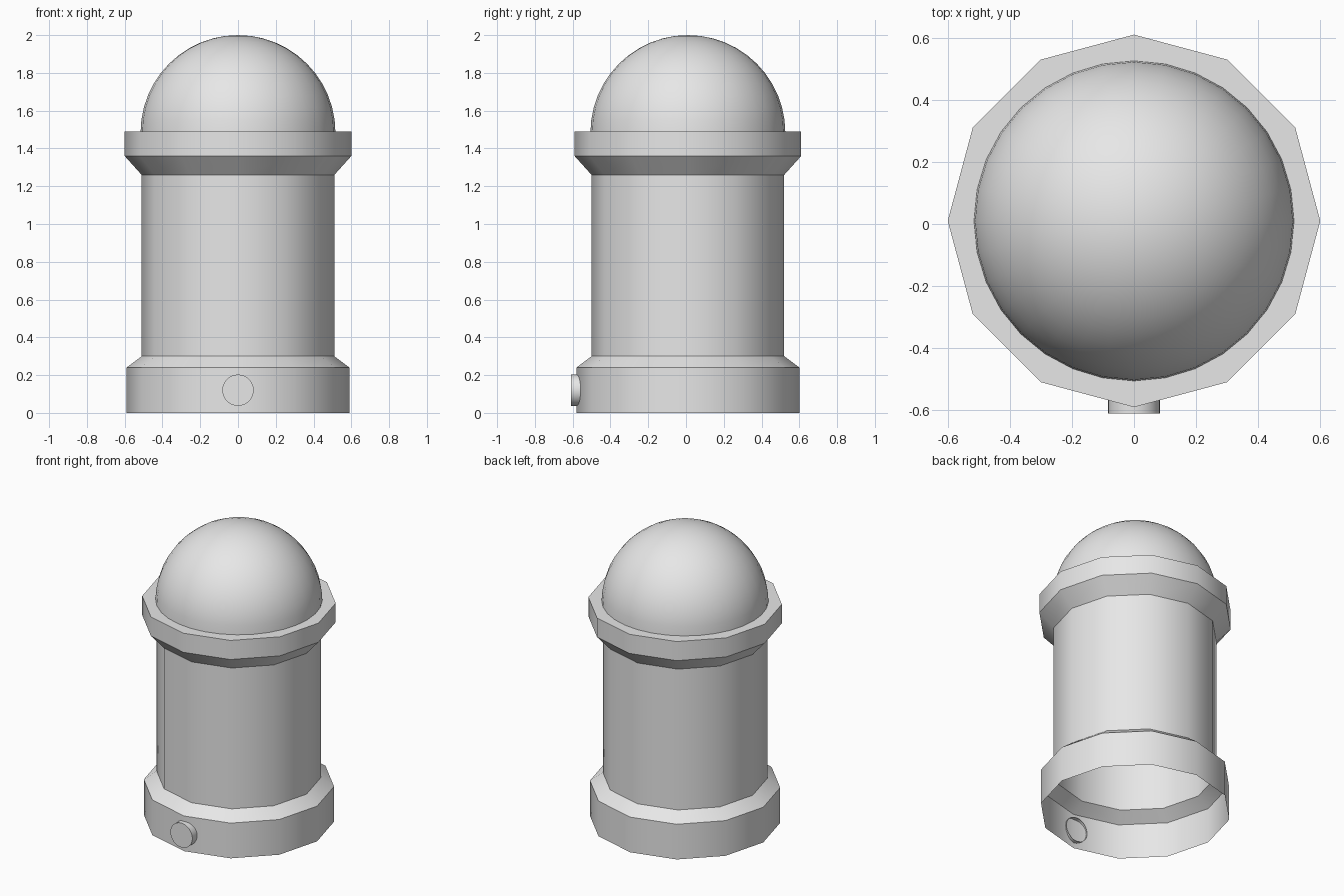
import bpy, bmesh, math

if "Cube" in bpy.data.objects:
    bpy.data.objects.remove(bpy.data.objects["Cube"])

grey = bpy.data.materials.new("light grey")
grey.diffuse_color = (0.8, 0.8, 0.8, 1)
grey.use_nodes = True
grey.node_tree.nodes["Principled BSDF"].inputs["Base Color"].default_value = grey.diffuse_color
CY = 0.01  # body axis sits slightly behind centre because of the button


def lathe(name, profile, sides, loc=(0, CY, 0), rot=(0, 0, 0), angle=35):
    """Turn a (radius, z) profile about z; radius 0 closes to a point."""
    bm = bmesh.new()
    rings = []
    for r, z in profile:
        if r == 0:
            rings.append([bm.verts.new((0, 0, z))] * sides)
        else:
            rings.append([bm.verts.new((r * math.cos(2 * math.pi * i / sides),
                                        r * math.sin(2 * math.pi * i / sides), z))
                          for i in range(sides)])
    for a, b in zip(rings, rings[1:]):
        for i in range(sides):
            j = (i + 1) % sides
            bm.faces.new(list(dict.fromkeys((a[i], a[j], b[j], b[i]))))
    mesh = bpy.data.meshes.new(name)
    bm.to_mesh(mesh)
    bm.free()
    mesh.materials.append(grey)
    ob = bpy.data.objects.new(name, mesh)
    ob.location, ob.rotation_euler = loc, rot
    bpy.context.collection.objects.link(ob)
    bpy.context.view_layer.objects.active = ob
    ob.select_set(True)
    bpy.ops.object.shade_smooth_by_angle(angle=math.radians(angle))
    ob.select_set(False)
    return ob


# Hollow twelve-sided body: flared foot, shaft, flared collar with flat rim
lathe("body", [(0.59, 0), (0.59, 0.24), (0.51, 0.30), (0.51, 1.26),
               (0.60, 1.36), (0.60, 1.49), (0.505, 1.49)], 12)

# Half-sphere cap resting on the collar
R, Z0, N = 0.516, 1.484, 12
dome = [(R * math.cos(math.pi / 2 * k / N), Z0 + R * math.sin(math.pi / 2 * k / N))
        for k in range(N)] + [(0, Z0 + R)]
lathe("dome", dome, 32)

# Round button through the front of the foot
lathe("button", [(0.083, -0.04), (0.083, 0.02), (0, 0.02)], 32,
      loc=(0, -0.59, 0.12), rot=(math.pi / 2, 0, 0))
